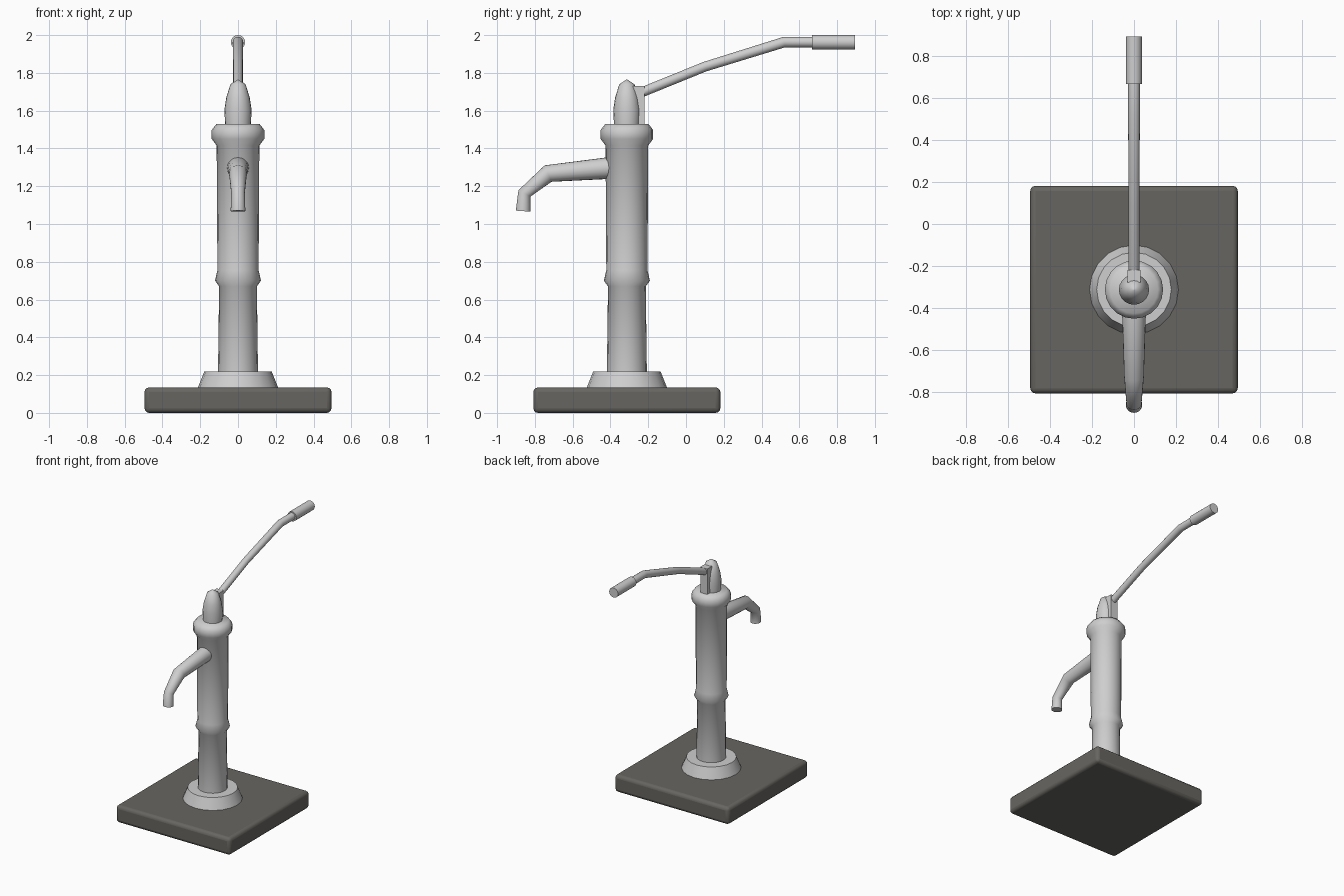
import bpy, bmesh, math
from mathutils import Vector

cube = bpy.data.objects.get("Cube")
if cube:
    bpy.data.objects.remove(cube)

AXIS_Y = -0.313  # the pump column stands here


def material(name, rgb):
    m = bpy.data.materials.new(name)
    m.use_nodes = True
    m.diffuse_color = (*rgb, 1)
    m.node_tree.nodes["Principled BSDF"].inputs["Base Color"].default_value = (*rgb, 1)
    return m


metal = material("light grey metal", (0.62, 0.62, 0.62))
stone = material("dark warm stone", (0.135, 0.131, 0.118))


def finish(name, bm, mat, angle):
    bmesh.ops.recalc_face_normals(bm, faces=bm.faces)
    mesh = bpy.data.meshes.new(name)
    bm.to_mesh(mesh)
    bm.free()
    mesh.materials.append(mat)
    ob = bpy.data.objects.new(name, mesh)
    bpy.context.collection.objects.link(ob)
    bpy.ops.object.select_all(action='DESELECT')
    ob.select_set(True)
    bpy.context.view_layer.objects.active = ob
    if angle:
        bpy.ops.object.shade_smooth_by_angle(angle=math.radians(angle))
    return ob


def loft(name, rings, sides=20, angle=40):
    """Skin circles given as (centre, side axis, up axis, radius), capped."""
    bm = bmesh.new()
    loops = []
    for c, u, v, r in rings:
        loops.append([bm.verts.new(c + r * (math.cos(t) * u + math.sin(t) * v))
                      for t in (2 * math.pi * i / sides for i in range(sides))])
    for a, b in zip(loops, loops[1:]):
        for i in range(sides):
            j = (i + 1) % sides
            bm.faces.new((a[i], a[j], b[j], b[i]))
    bm.faces.new(loops[0])
    bm.faces.new(loops[-1])
    return finish(name, bm, metal, angle)


def turned(name, profile, **kw):
    """Upright turned part from (radius, height) pairs."""
    return loft(name, [(Vector((0, AXIS_Y, z)), Vector((1, 0, 0)), Vector((0, 1, 0)), r)
                       for r, z in profile], **kw)


def tube(name, path, **kw):
    """Bent tube in the centre plane from (y, z, radius) triples."""
    pts = [Vector((0, y, z)) for y, z, r in path]
    rings = []
    for i, p in enumerate(pts):
        before = (p - pts[i - 1]).normalized() if i else Vector()
        after = (pts[i + 1] - p).normalized() if i + 1 < len(pts) else Vector()
        d = (before + after).normalized()
        rings.append((p, Vector((1, 0, 0)), Vector((0, -d.z, d.y)), path[i][2]))
    return loft(name, rings, **kw)


def box(name, size, centre, mat):
    bm = bmesh.new()
    bmesh.ops.create_cube(bm, size=1)
    for v in bm.verts:
        v.co = Vector(a * b for a, b in zip(v.co, size)) + Vector(centre)
    return finish(name, bm, mat, 0)


# Stone slab with rounded edges
slab = box("base_slab", (0.99, 0.99, 0.135), (0, AXIS_Y, 0.0675), stone)
bevel = slab.modifiers.new("rounded edges", 'BEVEL')
bevel.width = 0.025
bevel.segments = 3
bpy.ops.object.shade_smooth_by_angle(angle=math.radians(40))

# Turned column parts
turned("foot_flange", [(0.214, 0.13), (0.178, 0.22)])
turned("column", [(0.106, 0.2), (0.1, 0.67), (0.122, 0.7), (0.109, 0.755), (0.113, 1.415),
                  (0.139, 1.45), (0.139, 1.498), (0.114, 1.53)], angle=60)
turned("cap_finial", [(0.068, 1.52), (0.072, 1.605), (0.062, 1.67), (0.04, 1.74),
                      (0.003, 1.764)], angle=60)

# Spout
tube("spout", [(-0.36, 1.302, 0.058), (-0.42, 1.295, 0.057), (-0.73, 1.267, 0.047),
               (-0.855, 1.162, 0.036), (-0.862, 1.068, 0.039)], angle=60)

# Pump handle on its bracket
box("handle_bracket", (0.06, 0.06, 0.21), (0, -0.25, 1.625), metal)
tube("handle_rod", [(-0.24, 1.695, 0.026), (0.1, 1.833, 0.026), (0.52, 1.963, 0.028),
                    (0.68, 1.963, 0.028)], sides=16, angle=60)
tube("handle_grip", [(0.667, 1.962, 0.038), (0.895, 1.962, 0.038)])
